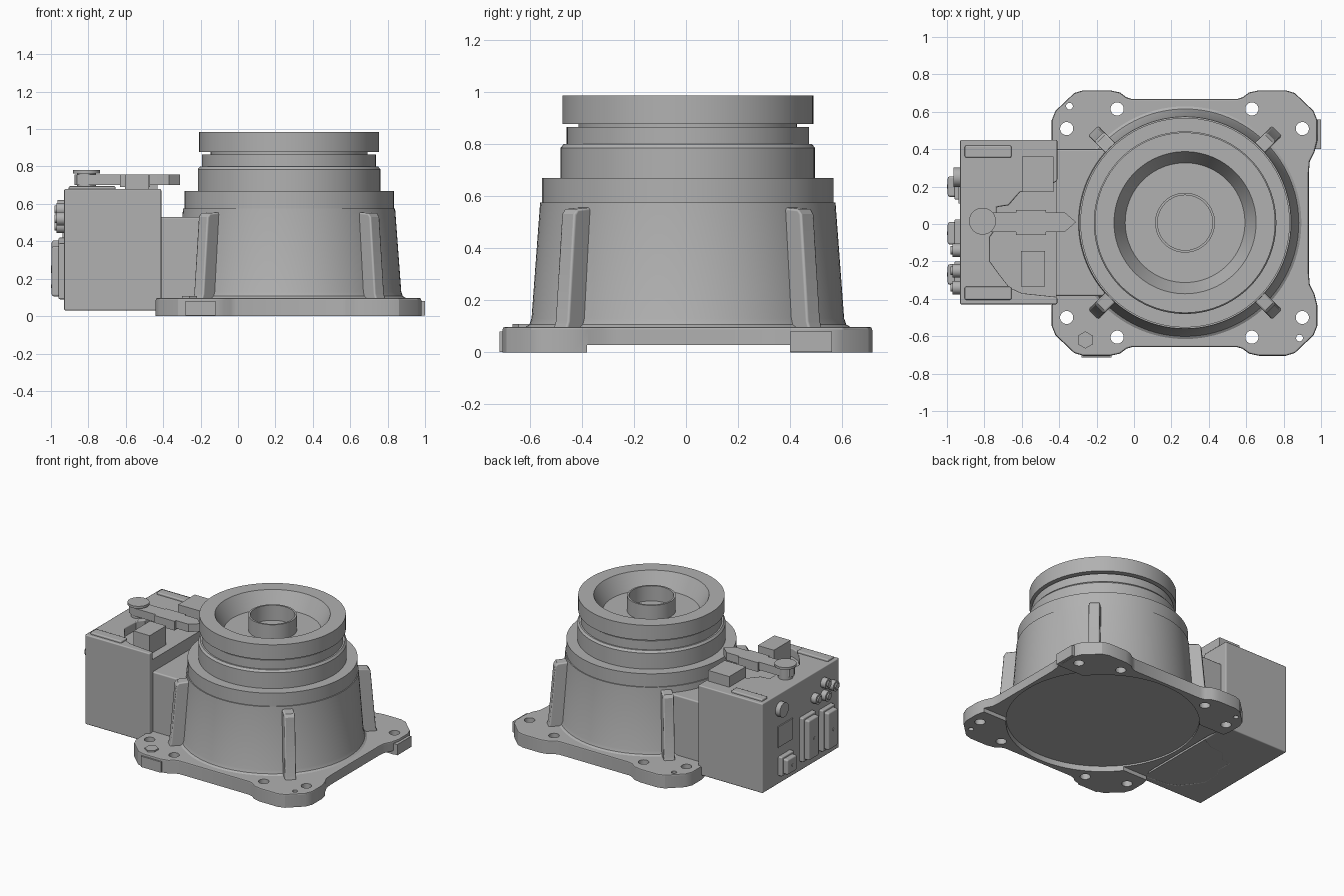
import bpy, bmesh, math
from mathutils import Matrix

if "Cube" in bpy.data.objects:
    bpy.data.objects.remove(bpy.data.objects["Cube"])

CX, CY = 0.273, 0.007   # axis of the round body
grey = bpy.data.materials.new("cast_grey")
grey.use_nodes = True
grey.diffuse_color = (0.44, 0.44, 0.44, 1)
grey.node_tree.nodes["Principled BSDF"].inputs["Base Color"].default_value = (0.44, 0.44, 0.44, 1)


def shade(ob, angle):
    bpy.ops.object.select_all(action="DESELECT")
    bpy.context.view_layer.objects.active = ob
    ob.select_set(True)
    bpy.ops.object.shade_smooth_by_angle(angle=math.radians(angle))


def finish(name, bm, bevel=0):
    bmesh.ops.recalc_face_normals(bm, faces=bm.faces)
    me = bpy.data.meshes.new(name)
    bm.to_mesh(me)
    bm.free()
    ob = bpy.data.objects.new(name, me)
    bpy.context.collection.objects.link(ob)
    me.materials.append(grey)
    shade(ob, 25)
    if bevel:
        mod = ob.modifiers.new("edge_round", "BEVEL")
        mod.width = bevel
        mod.segments = 2
        mod.limit_method = "ANGLE"
        mod.angle_limit = math.radians(50)
        mod.harden_normals = True
    return ob


def extrude(bm, points, vec):
    face = bm.faces.new([bm.verts.new(p) for p in points])
    geom = bmesh.ops.extrude_face_region(bm, geom=[face])["geom"]
    bmesh.ops.translate(bm, vec=vec, verts=[v for v in geom if isinstance(v, bmesh.types.BMVert)])


def prism(name, outline, z0, z1, bevel=0):
    bm = bmesh.new()
    extrude(bm, [(x, y, z0) for x, y in outline], (0, 0, z1 - z0))
    return finish(name, bm, bevel)


def box(name, x0, x1, y0, y1, z0, z1, bevel=0):
    return prism(name, [(x0, y0), (x1, y0), (x1, y1), (x0, y1)], z0, z1, bevel)


def rod(name, centre, radius, length, axis="z", sides=32):
    bm = bmesh.new()
    turn = Matrix.Rotation(math.pi / 2, 4, "Y") if axis == "x" else Matrix()
    bmesh.ops.create_cone(bm, cap_ends=True, segments=sides, radius1=radius, radius2=radius,
                          depth=length, matrix=Matrix.Translation(centre) @ turn)
    return finish(name, bm)


def lathe(name, profile, steps=96):
    bm = bmesh.new()
    pts = [bm.verts.new((CX + r, CY, z)) for r, z in profile]
    edges = [bm.edges.new(p) for p in zip(pts, pts[1:])]
    bmesh.ops.spin(bm, geom=pts + edges, cent=(CX, CY, 0), axis=(0, 0, 1),
                   angle=math.tau, steps=steps)
    bmesh.ops.remove_doubles(bm, verts=bm.verts, dist=0.0005)
    return finish(name, bm)


def cut(target, cutters):
    bpy.context.view_layer.objects.active = target
    for mod in list(target.modifiers):
        bpy.ops.object.modifier_apply(modifier=mod.name)
    for c in cutters:
        mod = target.modifiers.new("cut", "BOOLEAN")
        mod.operation = "DIFFERENCE"
        mod.solver = "EXACT"
        mod.object = c
        bpy.context.view_layer.objects.active = target
        bpy.ops.object.modifier_apply(modifier=mod.name)
        bpy.data.objects.remove(c)
    shade(target, 20)


# Mounting flange: one quarter of the outline, mirrored around its centre
FX, FY = 0.27, 0.005
quarter = [(0.28, 0.663), (0.31, 0.672), (0.345, 0.698), (0.40, 0.71), (0.54, 0.71),
           (0.59, 0.695), (0.69, 0.60), (0.71, 0.55), (0.71, 0.44), (0.695, 0.38),
           (0.67, 0.33), (0.665, 0.27)]
outline = []
for sx, sy in ((1, 1), (1, -1), (-1, -1), (-1, 1)):
    part = [(FX + sx * x, FY + sy * y) for x, y in quarter]
    outline += part if sx * sy > 0 else part[::-1]
flange = prism("mounting_flange", outline, -0.04, 0.098, 0.012)

# Flat foot, central channel and round pocket below, bolt and dowel holes
cutters = [box("foot_cutter", -1, 1.5, -1, 1, -0.2, 0),
           box("channel_cutter", -1, 1.5, -0.38, 0.40, -0.2, 0.028),
           rod("pocket_cutter", (CX, CY, 0), 0.635, 0.08, sides=96)]
cutters += [rod("hole_cutter", (FX + sx * x, FY + sy * y, 0.05), 0.035, 0.3)
            for sx in (1, -1) for sy in (1, -1) for x, y in ((0.36, 0.61), (0.63, 0.505))]
cutters += [rod("dowel_cutter", (x, y, 0.05), 0.018, 0.3)
            for x, y in ((-0.345, 0.63), (0.885, -0.61))]
cut(flange, cutters)

box("front_datum_pad", -0.28, -0.12, -0.715, -0.69, 0.002, 0.08)
box("side_datum_pad", 0.97, 1.0, 0.40, 0.56, 0.002, 0.08)
rod("plug_bolt", (-0.26, -0.62, 0.098), 0.046, 0.02, sides=6)

# Turned body with grooved neck and dished top
lathe("round_body", [
    (0, 0.05), (0.60, 0.05), (0.625, 0.096), (0.608, 0.107), (0.60, 0.13), (0.567, 0.575),
    (0.56, 0.575), (0.56, 0.67), (0.488, 0.67), (0.488, 0.785), (0.476, 0.80),
    (0.465, 0.80), (0.465, 0.865), (0.42, 0.865), (0.42, 0.877), (0.482, 0.877),
    (0.482, 0.985), (0.38, 0.985), (0.32, 0.87), (0, 0.87)])
lathe("centre_hub", [(0.16, 0.865), (0.16, 0.98), (0.147, 0.98), (0.147, 0.865)], 64)

# Four tapered ribs on the diagonals
for i in range(4):
    bm = bmesh.new()
    side = [(0.5, 0.08), (0.70, 0.08), (0.685, 0.12), (0.65, 0.53), (0.635, 0.55), (0.5, 0.56)]
    extrude(bm, [(r, -0.037, z) for r, z in side], (0, 0.074, 0))
    bmesh.ops.transform(bm, verts=bm.verts, matrix=Matrix.Translation((CX, CY, 0)) @
                        Matrix.Rotation(math.radians(45 + 90 * i), 4, "Z"))
    finish("body_rib", bm, 0.01)

# Control housing: tall shell with a stepped recess, low neck joining the body
prism("control_housing", [
    (-0.93, -0.43), (-0.41, -0.43), (-0.41, -0.39), (-0.60, -0.37), (-0.665, -0.34),
    (-0.72, -0.27), (-0.77, -0.20), (-0.77, -0.07), (-0.735, -0.02), (-0.735, 0.09),
    (-0.67, 0.10), (-0.61, 0.17), (-0.50, 0.18), (-0.41, 0.23), (-0.41, 0.45),
    (-0.93, 0.45)], 0.03, 0.68, 0.008)
box("housing_core", -0.90, -0.415, -0.425, 0.445, 0.032, 0.62)
box("housing_neck", -0.5, 0.0, -0.385, 0.40, 0.06, 0.53, 0.01)

# Fittings on top of the housing
box("front_top_pad", -0.905, -0.655, -0.405, -0.335, 0.67, 0.695, 0.008)
box("back_top_pad", -0.905, -0.655, 0.355, 0.42, 0.67, 0.695, 0.008)
box("front_block", -0.605, -0.475, -0.335, -0.145, 0.61, 0.757)
box("back_block", -0.60, -0.43, 0.17, 0.36, 0.66, 0.757)
box("arm_clip", -0.63, -0.47, -0.058, 0.075, 0.69, 0.757)
prism("swing_arm", [(-0.81, -0.042), (-0.37, -0.042), (-0.31, 0.01), (-0.37, 0.062),
                    (-0.81, 0.062), (-0.86, 0.04), (-0.875, 0.01), (-0.86, -0.02)], 0.70, 0.757)
rod("arm_pivot", (-0.81, 0.015, 0.71), 0.05, 0.12)
rod("pivot_cap", (-0.81, 0.015, 0.772), 0.072, 0.017)

# Connectors on the outer face
for y, w, z0, z1 in ((0.20, 0.14, 0.09, 0.23), (-0.05, 0.15, 0.10, 0.42), (-0.27, 0.14, 0.09, 0.39)):
    box("connector_base", -0.96, -0.92, y - w / 2, y + w / 2, z0, z1, 0.008)
    box("connector_cover", -0.996, -0.95, y - w / 2 + 0.015, y + w / 2 - 0.015,
        z0 + 0.015, z1 - 0.015, 0.012)
    rod("cover_screw", (-0.998, y, (z0 + z1) / 2), 0.01, 0.004, "x", 12)
box("name_plate", -0.938, -0.92, 0.11, 0.28, 0.30, 0.45)
rod("round_cap", (-0.945, 0.25, 0.57), 0.052, 0.04, "x")
for y, z in ((-0.14, 0.50), (-0.25, 0.48), (-0.34, 0.52), (-0.25, 0.57)):
    rod("round_socket", (-0.945, y, z), 0.036, 0.05, "x", 24)
    rod("socket_pin", (-0.96, y, z), 0.022, 0.04, "x", 16)
